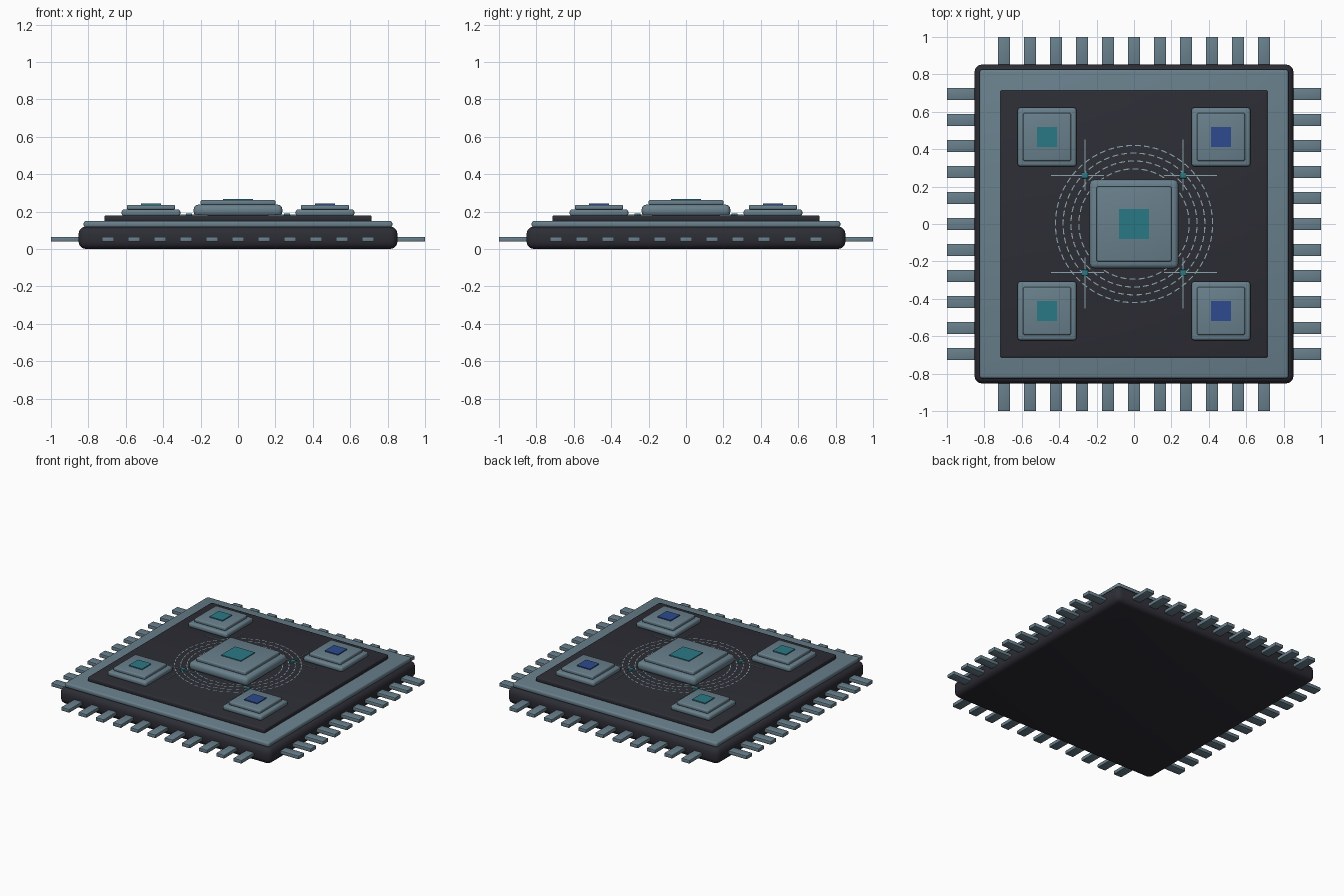
import bpy, bmesh, math
from mathutils import Matrix

if "Cube" in bpy.data.objects:
    bpy.data.objects.remove(bpy.data.objects["Cube"])


def colour(name, rgb):
    m = bpy.data.materials.new(name)
    m.diffuse_color = (*rgb, 1)
    m.use_nodes = True
    m.node_tree.nodes["Principled BSDF"].inputs["Base Color"].default_value = m.diffuse_color
    return m


DARK = colour("charcoal", (0.026, 0.026, 0.036))
STEEL = colour("blue grey steel", (0.14, 0.215, 0.262))
TEAL = colour("teal", (0.023, 0.19, 0.235))
BLUE = colour("blue", (0.026, 0.07, 0.275))
TRACE = colour("pale trace", (0.27, 0.39, 0.43))


def make_object(name, bm, mat):
    me = bpy.data.meshes.new(name)
    bm.to_mesh(me)
    bm.free()
    me.materials.append(mat)
    ob = bpy.data.objects.new(name, me)
    bpy.context.collection.objects.link(ob)
    return ob


def add_box(bm, x0, x1, y0, y1, z0, z1):
    size = Matrix.Diagonal((x1 - x0, y1 - y0, z1 - z0, 1))
    centre = Matrix.Translation(((x0 + x1) / 2, (y0 + y1) / 2, (z0 + z1) / 2))
    bmesh.ops.create_cube(bm, size=1, matrix=centre @ size)


def round_edges(ob, width, segments=3):
    mod = ob.modifiers.new("rounded edges", 'BEVEL')
    mod.width = width
    mod.segments = segments
    bpy.ops.object.select_all(action='DESELECT')
    ob.select_set(True)
    bpy.context.view_layer.objects.active = ob
    bpy.ops.object.modifier_apply(modifier=mod.name)
    bpy.ops.object.shade_smooth_by_angle(angle=math.radians(35))


def slab(name, mat, half, z0, z1, x=0, y=0, bevel=0):
    bm = bmesh.new()
    add_box(bm, x - half, x + half, y - half, y + half, z0, z1)
    ob = make_object(name, bm, mat)
    if bevel:
        round_edges(ob, bevel)
    return ob


# Stacked housing
slab("housing", DARK, 0.853, 0.0, 0.12, bevel=0.04)
slab("rim_plate", STEEL, 0.825, 0.115, 0.15, bevel=0.012)
slab("board", DARK, 0.715, 0.145, 0.18, bevel=0.01)

# Central chip
slab("centre_chip_base", STEEL, 0.237, 0.175, 0.237, bevel=0.024)
slab("centre_chip_cap", STEEL, 0.2, 0.235, 0.262, bevel=0.008)
slab("centre_chip_tile", TEAL, 0.08, 0.26, 0.268)

# Four corner chips, teal on the left and blue on the right
for sx in (-1, 1):
    for sy in (-1, 1):
        x, y = 0.465 * sx, 0.465 * sy
        slab("corner_chip_base", STEEL, 0.157, 0.175, 0.212, x, y, 0.014)
        slab("corner_chip_cap", STEEL, 0.128, 0.21, 0.236, x, y, 0.008)
        slab("corner_chip_tile", BLUE if sx > 0 else TEAL, 0.053, 0.235, 0.243, x, y)

# Eleven pins along each of the four sides
for side in range(4):
    bm = bmesh.new()
    for i in range(-5, 6):
        c = i * 0.139
        add_box(bm, c - 0.033, c + 0.033, -1.0, -0.82, 0.039, 0.065)
    bmesh.ops.rotate(bm, verts=bm.verts, matrix=Matrix.Rotation(side * math.pi / 2, 3, 'Z'))
    pins = make_object("pin_row", bm, STEEL)
    round_edges(pins, 0.005, 2)

# Cross traces with a small node at each crossing
bm = bmesh.new()
for sx in (-1, 1):
    for sy in (-1, 1):
        x, y, t = 0.262 * sx, 0.26 * sy, 0.003
        ax, bx = sorted((0.16 * sx, 0.445 * sx))
        ay, by = sorted((0.18 * sy, 0.453 * sy))
        add_box(bm, ax, bx, y - t, y + t, 0.178, 0.185)
        add_box(bm, x - t, x + t, ay, by, 0.178, 0.185)
        slab("trace_node", TEAL, 0.016, 0.178, 0.19, x, y, 0.003)
make_object("cross_traces", bm, TRACE)

# Dashed concentric ring traces
bm = bmesh.new()
for r in (0.295, 0.337, 0.379, 0.42):
    count = round(r * 130)
    step = math.tau / count
    for k in range(count):
        arc = [k * step + step * 0.65 * j / 2 for j in range(3)]
        for a, b in zip(arc, arc[1:]):
            corners = [(r - 0.003, a), (r + 0.003, a), (r + 0.003, b), (r - 0.003, b)]
            bm.faces.new([bm.verts.new((q * math.cos(t), q * math.sin(t), 0.182))
                          for q, t in corners])
bmesh.ops.remove_doubles(bm, verts=bm.verts, dist=0.0001)
make_object("ring_traces", bm, TRACE)
